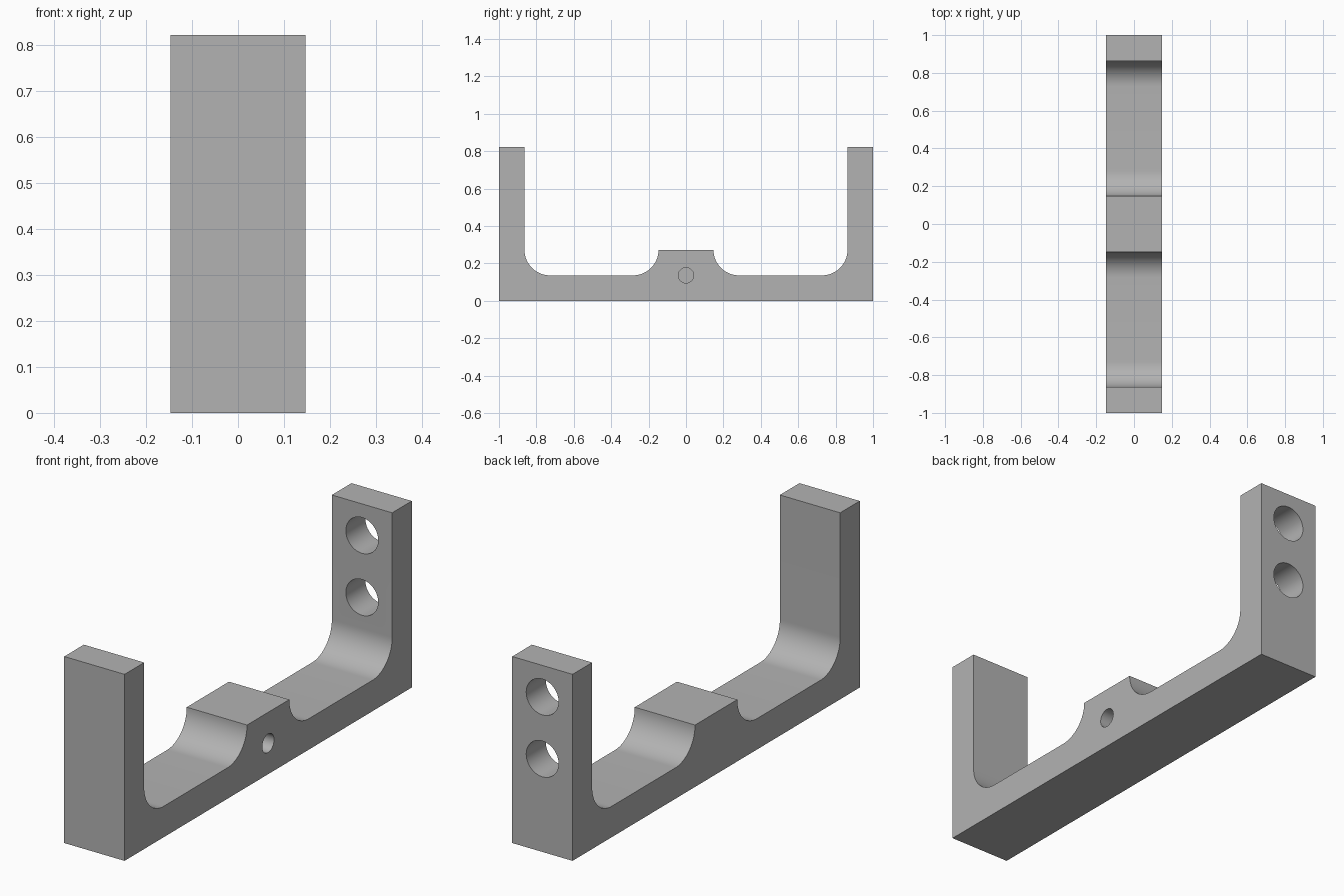
import bpy, bmesh
from math import pi, sin, cos
from mathutils import Matrix, Vector

cube = bpy.data.objects.get("Cube")
if cube:
    bpy.data.objects.remove(cube)

HALF_W = 0.147             # half width of the bracket, also of the boss
T = 0.1364                 # floor and arm thickness, fillet radius
HEIGHT = 0.822
STEPS = 20

grey = bpy.data.materials.new("plain grey")
grey.use_nodes = True
grey.diffuse_color = (0.45, 0.45, 0.45, 1)
grey.node_tree.nodes["Principled BSDF"].inputs["Base Color"].default_value = grey.diffuse_color


def make_object(name, bm):
    bmesh.ops.recalc_face_normals(bm, faces=bm.faces)
    mesh = bpy.data.meshes.new(name)
    bm.to_mesh(mesh)
    bm.free()
    mesh.materials.append(grey)
    obj = bpy.data.objects.new(name, mesh)
    bpy.context.collection.objects.link(obj)
    return obj


def fillet(y, start, end):
    """Quarter arc of radius T standing on the floor, centred at y."""
    for i in range(STEPS + 1):
        a = start + (end - start) * i / STEPS
        yield (y + T * cos(a), 2 * T + T * sin(a))


def drill(name, start, direction, radius, depth, tip=0):
    """Round cutter along a direction, optionally ending in a cone."""
    bm = bmesh.new()
    bmesh.ops.create_cone(bm, cap_ends=True, segments=48, radius1=radius, radius2=radius,
                          depth=depth, matrix=Matrix.Translation((0, 0, depth / 2)))
    if tip:
        end = max(bm.faces, key=lambda f: f.calc_center_median().z)
        point = bmesh.ops.poke(bm, faces=[end])["verts"][0]
        point.co.z += tip
    turn = Vector(direction).to_track_quat('Z', 'Y').to_matrix().to_4x4()
    bm.transform(Matrix.Translation(start) @ turn)
    cutter = make_object(name, bm)
    cutter.hide_render = True
    return cutter


# Half of the side profile, mirrored to give the whole U with its central boss
half = [(HALF_W, 2 * T)]
half += fillet(HALF_W + T, pi, 1.5 * pi)
half += fillet(1 - 2 * T, 1.5 * pi, 2 * pi)
half += [(1 - T, HEIGHT), (1, HEIGHT), (1, 0)]
half = half[1:]
outline = half + [(-y, z) for y, z in reversed(half)]

bm = bmesh.new()
side = bm.faces.new([bm.verts.new((-HALF_W, y, z)) for y, z in outline])
pushed = bmesh.ops.extrude_face_region(bm, geom=[side])["geom"]
bmesh.ops.translate(bm, vec=(2 * HALF_W, 0, 0),
                    verts=[v for v in pushed if isinstance(v, bmesh.types.BMVert)])
bracket = make_object("bracket", bm)

# Two through holes in the back arm, a blind hole in the boss, a cross hole from one side
cutters = [drill("arm_hole", (0, 0.8, z), (0, 1, 0), 0.079, 0.3) for z in (0.41, 0.683)]
cutters.append(drill("boss_hole", (0, 0, 0.35), (0, 0, -1), 0.053, 0.27, 0.03))
cutters.append(drill("cross_hole", (0.25, 0, T), (-1, 0, 0), 0.041, 0.25))
for cutter in cutters:
    cut = bracket.modifiers.new(cutter.name, 'BOOLEAN')
    cut.operation = 'DIFFERENCE'
    cut.solver = 'EXACT'
    cut.object = cutter

bpy.ops.object.select_all(action='DESELECT')
bpy.context.view_layer.objects.active = bracket
bracket.select_set(True)
for cutter in cutters:
    bpy.ops.object.modifier_apply(modifier=cutter.name)
    bpy.data.objects.remove(cutter)
bpy.ops.object.shade_smooth_by_angle(angle=pi / 6)
